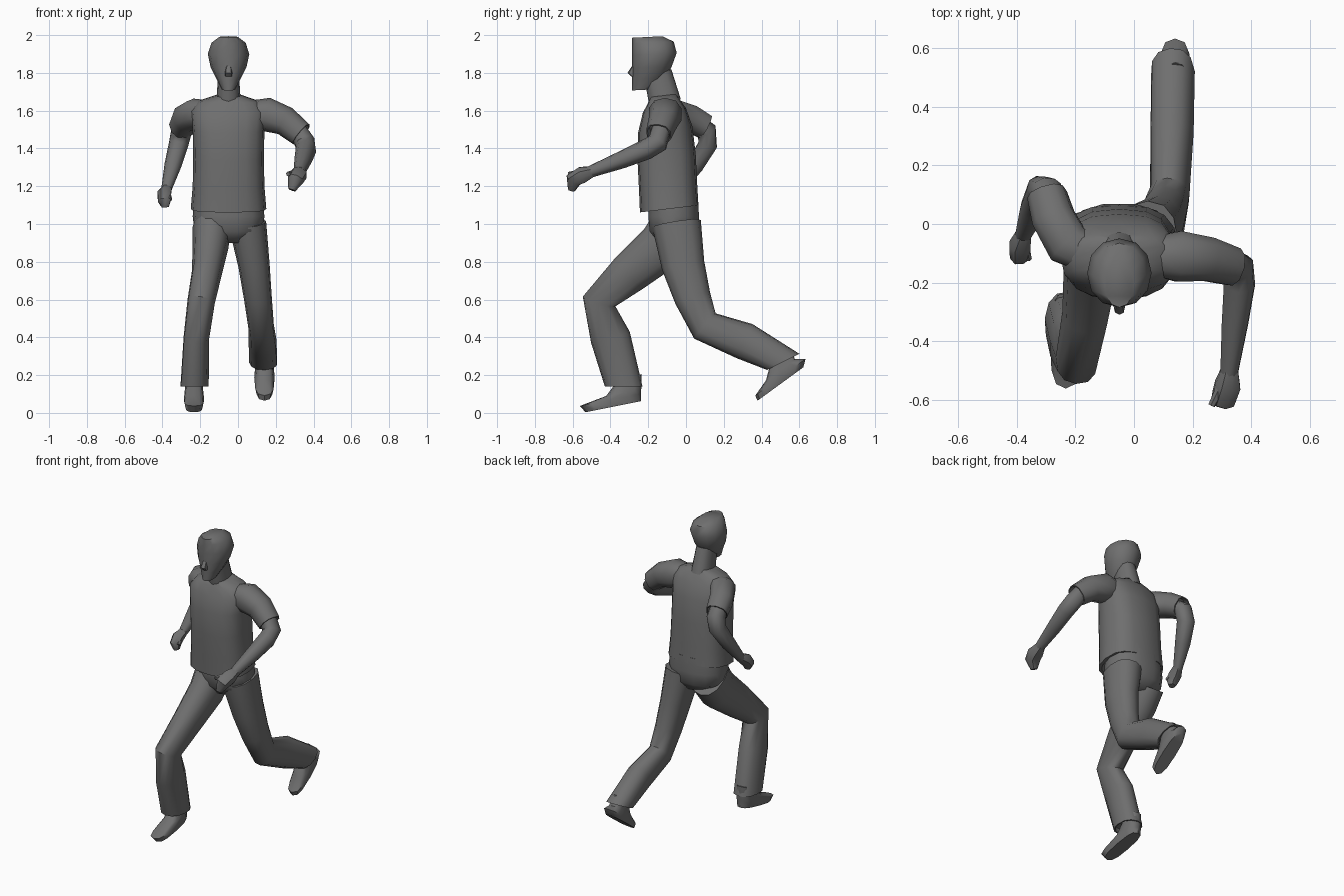
import bpy, bmesh, math
from mathutils import Vector

cube = bpy.data.objects.get("Cube")
if cube:
    bpy.data.objects.remove(cube, do_unlink=True)

GREY = (0.16, 0.16, 0.16, 1)
X_AXIS, Y_AXIS, DOWN = Vector((1, 0, 0)), Vector((0, 1, 0)), Vector((0, 0, -1))
MIDDLE = -0.05  # x of the spine

grey = bpy.data.materials.new("dark grey")
grey.use_nodes = True
grey.diffuse_color = GREY
grey.node_tree.nodes["Principled BSDF"].inputs["Base Color"].default_value = GREY


def squash(value, power):
    return math.copysign(abs(value) ** power, value)


def loft(name, rings, sides=12, power=0.85, hem=False):
    """Skin rings of (centre, half axis, half axis); a hem is a recessed opening."""
    if hem:
        previous, (centre, u, v) = rings[-2][0], rings[-1]
        inward = (previous - centre).normalized() * 0.03
        rings = rings + [(centre, u * 0.9, v * 0.9), (centre + inward, u * 0.8, v * 0.8)]
    bm = bmesh.new()
    angles = [math.tau * i / sides for i in range(sides)]
    loops = [[bm.verts.new(centre + u * squash(math.cos(angle), power)
                           + v * squash(math.sin(angle), power)) for angle in angles]
             for centre, u, v in rings]
    for upper, lower in zip(loops, loops[1:]):
        for i in range(sides):
            bm.faces.new((upper[i - 1], upper[i], lower[i], lower[i - 1]))
    bm.faces.new(loops[0])
    bm.faces.new(loops[-1])
    bmesh.ops.recalc_face_normals(bm, faces=bm.faces)
    mesh = bpy.data.meshes.new(name)
    bm.to_mesh(mesh)
    bm.free()
    mesh.materials.append(grey)
    obj = bpy.data.objects.new(name, mesh)
    bpy.context.collection.objects.link(obj)
    bpy.ops.object.select_all(action='DESELECT')
    obj.select_set(True)
    bpy.context.view_layer.objects.active = obj
    bpy.ops.object.shade_smooth_by_angle(angle=math.radians(48))


def stack(name, levels, centre_y, centre_x=MIDDLE, slope=0, **options):
    """Level or evenly sloped rings of (height, half width, half depth)."""
    depth_axis = Vector((0, 1, slope)).normalized()
    loft(name, [(Vector((centre_x, centre_y(height, depth), height)),
                 X_AXIS * width, depth_axis * depth)
                for height, width, depth in levels], **options)


def limb(name, joints, widths, depths=None, facing=None, **options):
    """Rings square to a path of joints; facing sets the direction of the last one."""
    points = [Vector(joint) for joint in joints]
    rings, last, across = [], None, None
    for i, point in enumerate(points):
        tangent = (points[min(i + 1, len(points) - 1)] - points[max(i - 1, 0)]).normalized()
        if facing and point is points[-1]:
            tangent = Vector(facing).normalized()
        if last is None:
            across = tangent.cross(Y_AXIS).normalized()
        else:
            across = last.rotation_difference(tangent) @ across
        last = tangent
        depth = (depths or widths)[i]
        rings.append((point, across * widths[i], tangent.cross(across) * depth))
    loft(name, rings, **options)


def shoe(name, centre_x, sole_height, slope, centre_y):
    """Ankle, instep, upper and sole, with the toe pointing down the slope."""
    levels = [(0.16, 0.04, 0.06), (0.075, 0.05, 0.095), (0.036, 0.054, 0.165), (0, 0.046, 0.15)]
    stack(name, [(sole_height + rise, width, depth) for rise, width, depth in levels],
          centre_y, centre_x, slope, power=0.7)


# Head with a flat face, nose and neck
stack("head",
      [(1.71, 0.035, 0.055), (1.77, 0.065, 0.09), (1.83, 0.095, 0.105),
       (1.9, 0.11, 0.118), (1.96, 0.09, 0.11), (1.99, 0.05, 0.08)],
      lambda height, depth: depth - 0.285, slope=0.05, power=0.95)
stack("nose", [(1.86, 0.01, 0.01), (1.8, 0.02, 0.03), (1.78, 0.02, 0.02)],
      lambda height, depth: -0.25 - depth, sides=8)
limb("neck", [(MIDDLE, -0.11, 1.64), (MIDDLE, -0.15, 1.8)],
     widths=[0.065, 0.055], depths=[0.085, 0.075])

# Loose shirt with an open hem, and the trouser seat under it
stack("shirt",
      [(1.68, 0.07, 0.07), (1.65, 0.16, 0.085), (1.6, 0.2, 0.115),
       (1.5, 0.19, 0.145), (1.35, 0.187, 0.155), (1.2, 0.19, 0.155), (1.08, 0.2, 0.156)],
      lambda height, depth: -0.09 - 0.05 * (height - 1.1),
      slope=0.12, sides=16, power=0.75, hem=True)
stack("trouser_seat",
      [(1.14, 0.18, 0.13), (1.04, 0.19, 0.137), (0.96, 0.18, 0.13), (0.9, 0.09, 0.08)],
      lambda height, depth: -0.065, sides=14)

# Trouser legs, the right one stepping forward and the left one trailing
limb("right_trouser_leg",
     [(-0.14, -0.06, 0.98), (-0.145, -0.13, 0.88), (-0.165, -0.3, 0.74),
      (-0.195, -0.46, 0.59), (-0.22, -0.4, 0.4), (-0.23, -0.33, 0.14)],
     widths=[0.1, 0.095, 0.08, 0.073, 0.068, 0.075],
     depths=[0.134, 0.13, 0.11, 0.09, 0.107, 0.1], facing=DOWN, hem=True)
limb("left_trouser_leg",
     [(0.05, -0.05, 1), (0.085, -0.015, 0.78), (0.105, 0.035, 0.61),
      (0.122, 0.1, 0.46), (0.13, 0.31, 0.38), (0.133, 0.515, 0.27)],
     widths=[0.1, 0.083, 0.074, 0.068, 0.074, 0.075],
     depths=[0.13, 0.114, 0.097, 0.088, 0.1, 0.096], facing=(0, 0.5, -1), hem=True)

# Shoes
shoe("right_shoe", -0.233, 0.033, 0.2, lambda height, depth: -0.235 - depth)
shoe("left_shoe", 0.14, 0.153, 0.73, lambda height, depth: 0.5)

# Short sleeves with open ends
limb("right_sleeve",
     [(-0.16, -0.1, 1.585), (-0.225, -0.07, 1.585), (-0.275, 0.02, 1.56), (-0.297, 0.1, 1.515)],
     widths=[0.07, 0.08, 0.075, 0.068], sides=10, hem=True)
limb("left_sleeve",
     [(0.07, -0.11, 1.585), (0.15, -0.11, 1.58), (0.25, -0.12, 1.545), (0.335, -0.145, 1.475)],
     widths=[0.07, 0.09, 0.078, 0.068], sides=10, hem=True)

# Bare arms bent at the elbow
limb("right_forearm",
     [(-0.28, 0.04, 1.54), (-0.3, 0.11, 1.49), (-0.315, 0.115, 1.42),
      (-0.345, 0.05, 1.31), (-0.38, -0.04, 1.18)],
     widths=[0.05, 0.055, 0.052, 0.045, 0.027], sides=10)
limb("left_forearm",
     [(0.31, -0.13, 1.5), (0.355, -0.15, 1.43), (0.36, -0.21, 1.395),
      (0.345, -0.34, 1.34), (0.325, -0.51, 1.275)],
     widths=[0.05, 0.055, 0.053, 0.045, 0.03], sides=10)

# Half closed hands with thumbs
limb("right_hand",
     [(-0.375, -0.03, 1.19), (-0.39, -0.075, 1.16), (-0.39, -0.105, 1.125), (-0.385, -0.1, 1.09)],
     widths=[0.026, 0.038, 0.036, 0.02], sides=8)
limb("right_thumb", [(-0.375, -0.06, 1.17), (-0.36, -0.12, 1.13)],
     widths=[0.016, 0.012], sides=6)
limb("left_hand",
     [(0.328, -0.49, 1.28), (0.32, -0.55, 1.26), (0.305, -0.595, 1.235), (0.285, -0.605, 1.18)],
     widths=[0.028, 0.046, 0.044, 0.02], sides=8)
limb("left_thumb", [(0.31, -0.53, 1.275), (0.265, -0.62, 1.265)],
     widths=[0.018, 0.012], sides=6)
